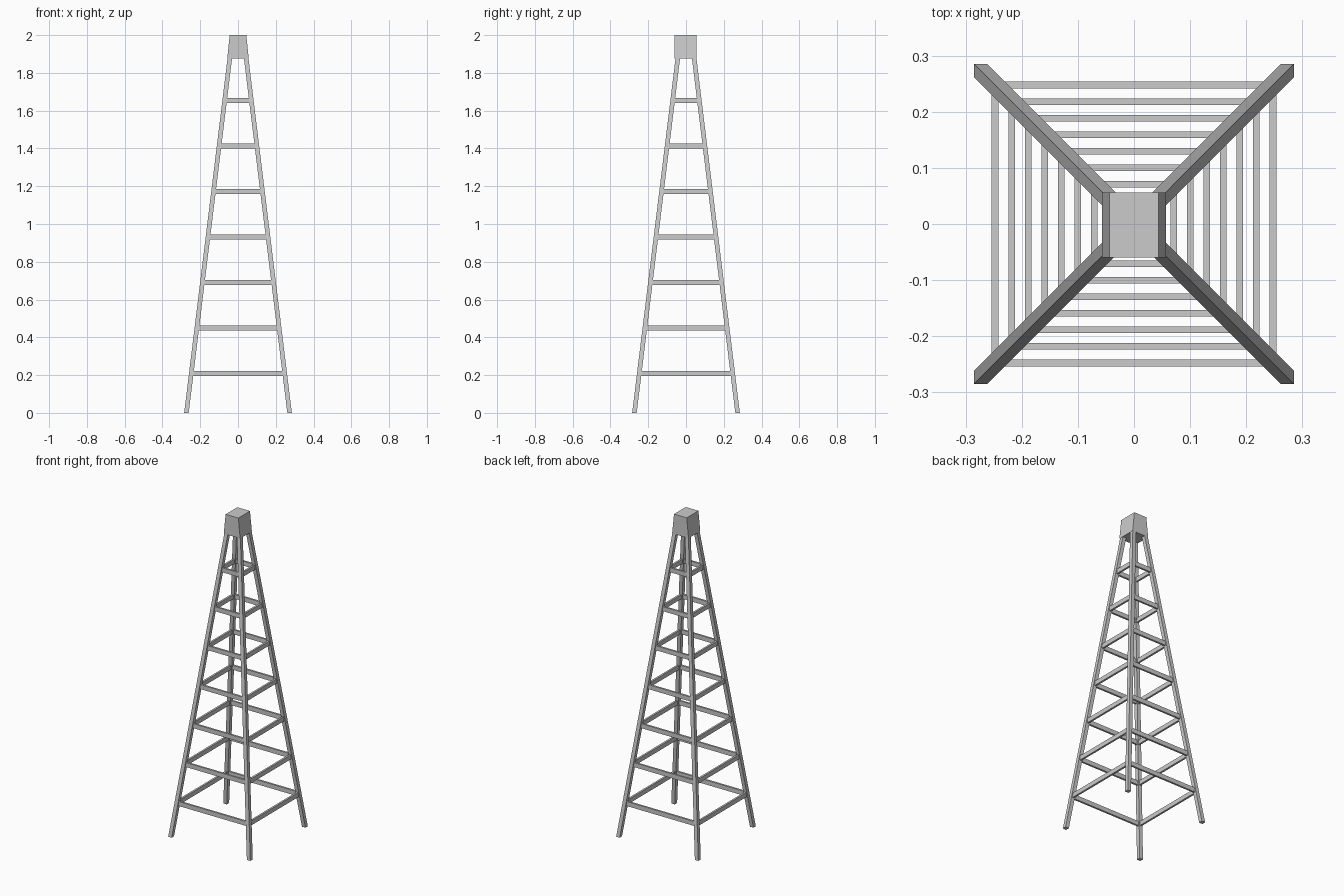
import bpy
import bmesh
from mathutils import Vector

cube = bpy.data.objects.get("Cube")
if cube:
    bpy.data.objects.remove(cube, do_unlink=True)

grey = bpy.data.materials.new("plain grey")
grey.use_nodes = True
color = (0.6, 0.6, 0.6, 1)
grey.diffuse_color = color
grey.node_tree.nodes["Principled BSDF"].inputs["Base Color"].default_value = color

FOOT, SLOPE = 0.273, 0.1223      # leg axis at the ground, lean per unit height


def axis(z):
    return FOOT - SLOPE * z


def frustum(name, low, low_size, high, high_size):
    """Box between two horizontal rectangles given by centre and size."""
    bm = bmesh.new()
    bmesh.ops.create_cube(bm, size=1)
    for v in bm.verts:
        c, s = (high, high_size) if v.co.z > 0 else (low, low_size)
        v.co = Vector((c[0] + v.co.x * s[0], c[1] + v.co.y * s[1], c[2]))
    mesh = bpy.data.meshes.new(name)
    bm.to_mesh(mesh)
    bm.free()
    mesh.materials.append(grey)
    obj = bpy.data.objects.new(name, mesh)
    bpy.context.collection.objects.link(obj)
    return obj


# Four leaning legs with square section
LEG, TOP = (0.024, 0.024), 1.9
for sx, side in ((1, "left"), (-1, "right")):
    for sy, end in ((-1, "front"), (1, "back")):
        frustum(f"{end}_{side}_leg",
                (sx * FOOT, sy * FOOT, 0), LEG,
                (sx * axis(TOP), sy * axis(TOP), TOP), LEG)

# Seven square rings of rungs between the legs
for i in range(7):
    z = 0.208 + 0.241 * i
    r = axis(z)
    for s, front, side in ((-1, "front", "right"), (1, "back", "left")):
        for name, x, y, size in ((front, 0, s * r, (2 * r, 0.012)),
                                 (side, s * r, 0, (0.012, 2 * r))):
            frustum(f"{name}_rung_{i + 1}", (x, y, z - 0.014), size,
                    (x, y, z + 0.014), size)

# Cap block, tapering only across its width
frustum("cap", (0, -0.002, 1.875), (0.114, 0.116),
        (0, -0.002, 2), (0.088, 0.116))
